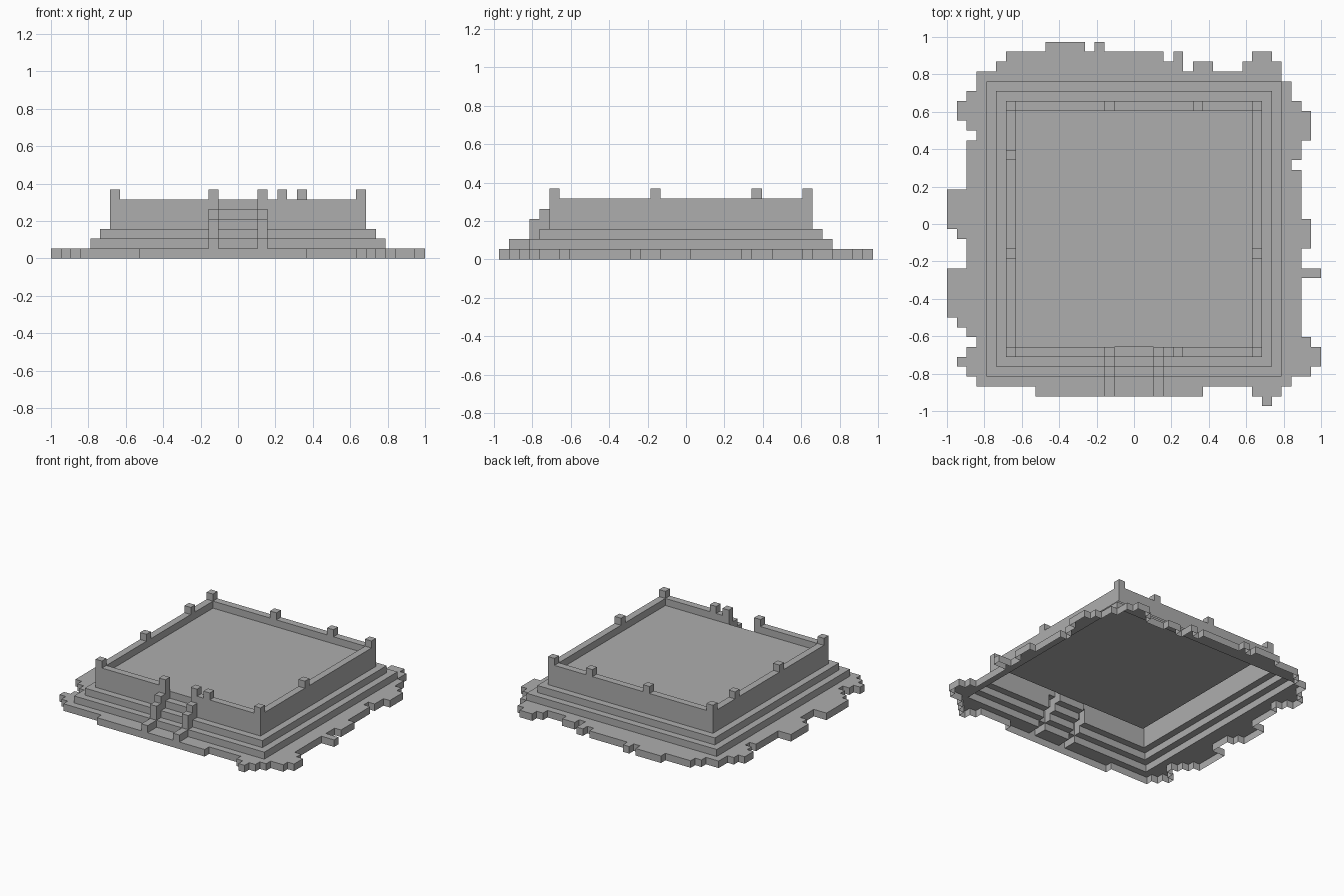
import bpy, bmesh

cube = bpy.data.objects.get("Cube")
if cube:
    bpy.data.objects.remove(cube)

COLS, ROWS = 38, 37
U = 2 / COLS                      # size of one block

stone = bpy.data.materials.new("grey_stone")
stone.use_nodes = True
grey = (0.42, 0.42, 0.42, 1)
stone.diffuse_color = grey
stone.node_tree.nodes["Principled BSDF"].inputs["Base Color"].default_value = grey

cells = {}                        # (column, row) -> (part name, height in blocks)


def fill(part, height, x0, x1, y0, y1):
    """Raise a rectangle of blocks, ends not included."""
    for i in range(x0, x1):
        for j in range(y0, y1):
            cells[i, j] = (part, height)


# Ragged ground slab: inset of the left and right edge, row by row
left_inset = "32123210000022210000222223211233"
right_inset = "31001222222022111222223221112334"
for j, (a, b) in enumerate(zip(left_inset, right_inset), start=2):
    fill("ground_slab", 1, int(a), COLS - int(b), j, j + 1)

# Ragged front and back fringes of the slab
fringes = {
    0: [(32, 33)],
    1: [(9, 26), (31, 34)],
    34: [(5, 24), (25, 27), (30, 34)],
    35: [(6, 22), (23, 24), (31, 33)],
    36: [(10, 14), (15, 16)],
}
for j, spans in fringes.items():
    for a, b in spans:
        fill("ground_slab", 1, a, b, j, j + 1)

# Stepped terraces, parapet and sunken floor, each one block further in
layers = [("lower_terrace", 2), ("upper_terrace", 3), ("parapet_wall", 6), ("floor", 5)]
for n, (part, height) in enumerate(layers):
    fill(part, height, 4 + n, 34 - n, 3 + n, 33 - n)

# Entrance step through the front wall
fill("entrance_step", 4, 17, 21, 5, 6)

# Stepped rails on both sides of the entrance, ending in posts
for i in (16, 21):
    for height, y0, y1 in ((2, 1, 3), (4, 3, 4), (5, 4, 5)):
        fill("stair_rails", height, i, i + 1, y0, y1)
    fill("posts", 7, i, i + 1, 5, 6)

# Corner posts and odd posts along the walls
W, E, S, N = 6, 31, 5, 30
for i, j in [(W, S), (E, S), (W, N), (E, N), (23, S), (16, N), (25, N),
             (W, 15), (W, 25), (E, 15)]:
    fill("posts", 7, i, i + 1, j, j + 1)


def point(i, j, k):
    return ((i - COLS / 2) * U, (j - ROWS / 2) * U, k * U)


def build(part):
    """Hollow skin of a part: tops, and risers down to lower neighbours."""
    bm = bmesh.new()

    def quad(*corners):
        bm.faces.new([bm.verts.new(point(*c)) for c in corners])

    for (i, j), (name, top) in cells.items():
        if name != part:
            continue
        ring = [(i, j), (i + 1, j), (i + 1, j + 1), (i, j + 1)]
        quad(*[(*c, top) for c in ring])
        beside = [(i, j - 1), (i + 1, j), (i, j + 1), (i - 1, j)]
        for n, cell in enumerate(beside):
            low = cells.get(cell, ("", 0))[1]
            a, b = ring[n], ring[(n + 1) % 4]
            if low < top:
                quad((*a, low), (*b, low), (*b, top), (*a, top))
    bmesh.ops.remove_doubles(bm, verts=bm.verts, dist=U / 100)
    bmesh.ops.dissolve_limit(bm, angle_limit=0.02, verts=bm.verts, edges=bm.edges)
    mesh = bpy.data.meshes.new(part)
    bm.to_mesh(mesh)
    bm.free()
    mesh.materials.append(stone)
    bpy.context.collection.objects.link(bpy.data.objects.new(part, mesh))


for part in sorted({name for name, _ in cells.values()}):
    build(part)
